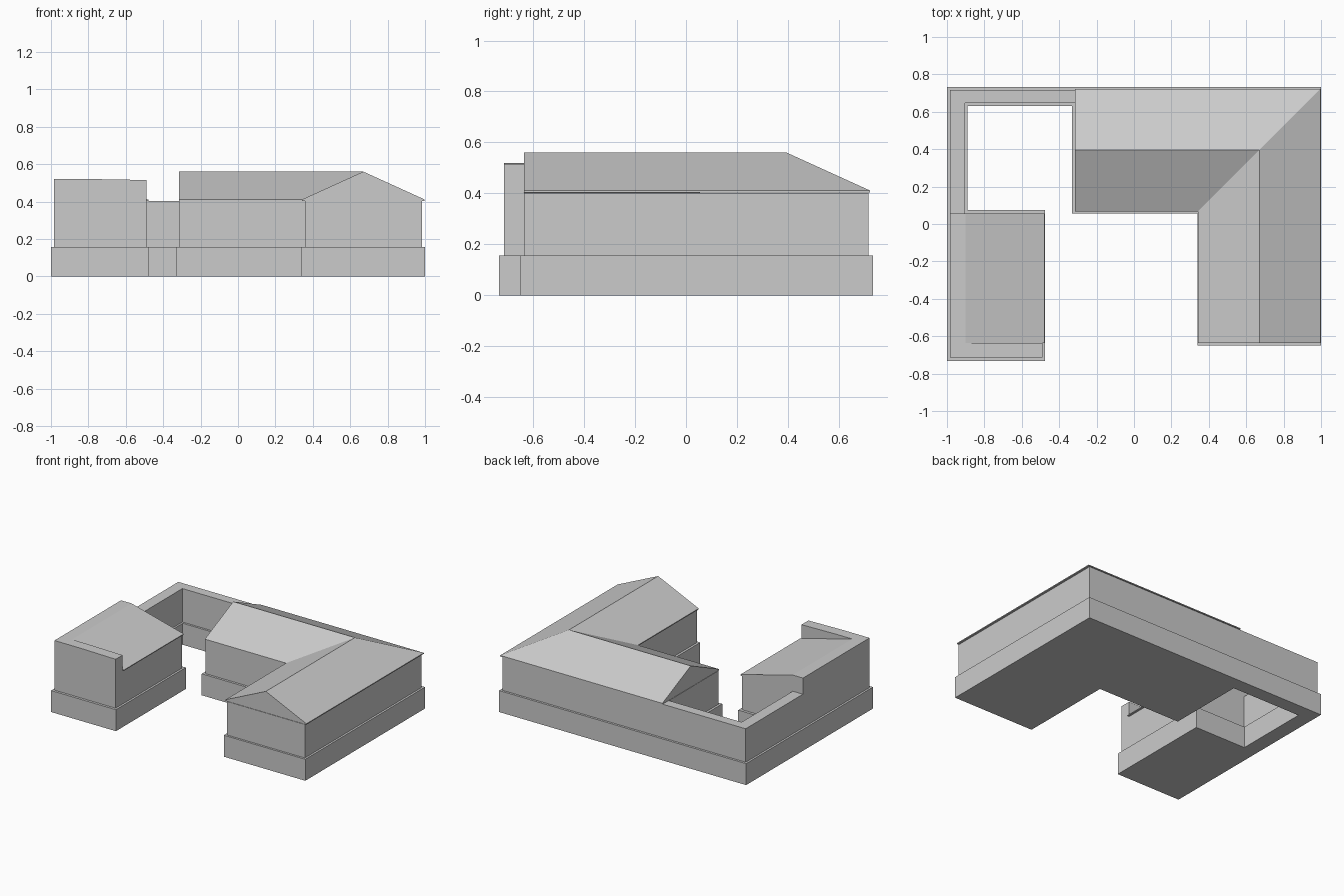
import bpy, bmesh

if "Cube" in bpy.data.objects:
    bpy.data.objects.remove(bpy.data.objects["Cube"])


def finish(name, bm):
    bmesh.ops.recalc_face_normals(bm, faces=bm.faces)
    mesh = bpy.data.meshes.new(name)
    bm.to_mesh(mesh)
    bm.free()
    obj = bpy.data.objects.new(name, mesh)
    bpy.context.collection.objects.link(obj)
    return obj


def prism(name, points, direction):
    """Close a 3D outline into a face and extrude it."""
    bm = bmesh.new()
    face = bm.faces.new([bm.verts.new(p) for p in points])
    new = bmesh.ops.extrude_face_region(bm, geom=[face], use_keep_orig=True)["geom"]
    bmesh.ops.translate(bm, vec=direction,
                        verts=[v for v in new if isinstance(v, bmesh.types.BMVert)])
    return finish(name, bm)


def footprint(left, right, front_l, front_r, back, wing_r, wing_back,
              yard_l, yard_back, hall_l, hall_front, arm_l):
    """Courtyard plan: left wing, thin yard walls, L-shaped hall."""
    return [(left, front_l), (wing_r, front_l), (wing_r, wing_back),
            (yard_l, wing_back), (yard_l, yard_back), (hall_l, yard_back),
            (hall_l, hall_front), (arm_l, hall_front), (arm_l, front_r),
            (right, front_r), (right, back), (left, back)]


# Plinth and set-back walls
plinth = footprint(-1, 1, -.733, -.65, .733, -.475, .075, -.89, .632, -.332, .055, .34)
walls = footprint(-.985, .985, -.715, -.635, .717, -.49, .055, -.903, .647, -.315, .072, .357)
prism("plinth", [(x, y, 0) for x, y in plinth], (0, 0, .157))
prism("walls", [(x, y, .157) for x, y in walls], (0, 0, .245))

# L-shaped gable roof: profile swept along the ridge with a mitred corner
ridge_x, ridge_y, half = .67, .395, .328
profile = [(half, .404), (half, .411), (0, .56), (-half, .411), (-half, .404)]
bm = bmesh.new()
rings = []
for place in (lambda d: (-.315, ridge_y + d),
              lambda d: (ridge_x + d, ridge_y + d),
              lambda d: (ridge_x + d, -.635)):
    rings.append([bm.verts.new((*place(d), z)) for d, z in profile])
for a, b in zip(rings, rings[1:]):
    for i in range(len(profile)):
        j = (i + 1) % len(profile)
        bm.faces.new((a[i], a[j], b[j], b[i]))
bm.faces.new(rings[0])
bm.faces.new(rings[-1])
finish("hall_roof", bm)

# Left wing: shed roof behind a front parapet
shed = [(-.985, .402), (-.985, .52), (-.9, .52), (-.478, .41), (-.478, .404), (-.49, .402)]
prism("wing_shed_roof", [(x, -.635, z) for x, z in shed], (0, .69, 0))
parapet = [(-.985, .402), (-.985, .52), (-.77, .52), (-.49, .515), (-.49, .402)]
prism("wing_parapet", [(x, -.715, z) for x, z in parapet], (0, .08, 0))
